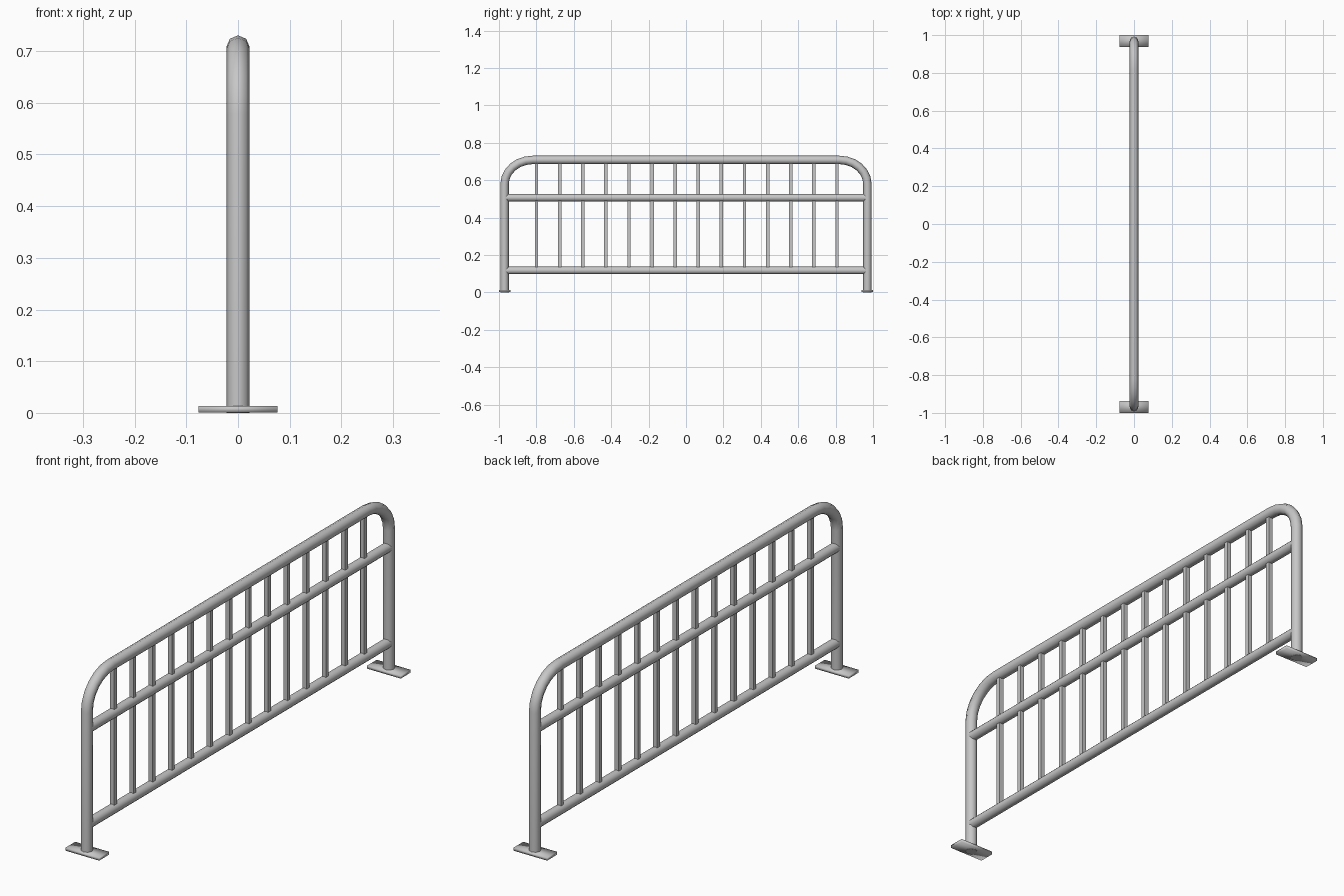
import bpy, bmesh, math
from mathutils import Vector

cube = bpy.data.objects.get("Cube")
if cube:
    bpy.data.objects.remove(cube, do_unlink=True)

steel = bpy.data.materials.new("light_grey_steel")
steel.use_nodes = True
GREY = (0.57, 0.57, 0.57, 1)
steel.diffuse_color = GREY
steel.node_tree.nodes["Principled BSDF"].inputs["Base Color"].default_value = GREY


def finish(name, bm, smooth_angle=60):
    mesh = bpy.data.meshes.new(name)
    bmesh.ops.recalc_face_normals(bm, faces=bm.faces)
    bm.to_mesh(mesh)
    bm.free()
    mesh.materials.append(steel)
    obj = bpy.data.objects.new(name, mesh)
    bpy.context.collection.objects.link(obj)
    bpy.ops.object.select_all(action='DESELECT')
    obj.select_set(True)
    bpy.context.view_layer.objects.active = obj
    bpy.ops.object.shade_smooth_by_angle(angle=math.radians(smooth_angle))


def tube(name, path, radius, sides=8, turn=0.0):
    """Sweep a regular section along a path of (y, z) points."""
    bm = bmesh.new()
    pts = [Vector((0, y, z)) for y, z in path]
    across = Vector((1, 0, 0))
    rings = []
    for i, p in enumerate(pts):
        along = (pts[min(i + 1, len(pts) - 1)] - pts[max(i - 1, 0)]).normalized()
        up = along.cross(across)
        angles = [turn + math.tau * k / sides for k in range(sides)]
        rings.append([bm.verts.new(p + radius * (across * math.cos(a) + up * math.sin(a)))
                      for a in angles])
    for a, b in zip(rings, rings[1:]):
        for k in range(sides):
            n = (k + 1) % sides
            bm.faces.new((a[k], a[n], b[n], b[k]))
    bm.faces.new(rings[0])
    bm.faces.new(rings[-1])
    finish(name, bm)


# Bent outer frame
POST_Y, TOP_Z, RUN, RISE, STEPS = 0.97, 0.708, 0.15, 0.13, 6
half = [(POST_Y, 0)]
for i in range(STEPS + 1):
    a = math.pi / 2 * i / STEPS
    half.append((POST_Y - RUN + RUN * math.cos(a), TOP_Z - RISE + RISE * math.sin(a)))
tube("outer_frame", half + [(-y, z) for y, z in reversed(half)], 0.0225)

# Horizontal rails
for name, z in (("middle_rail", 0.506), ("lower_rail", 0.117)):
    tube(name, [(-0.965, z), (0.965, z)], 0.02, sides=12)

# Square upright bars
BARS, REACH, SHIFT = 14, 0.803, 0.004
for i in range(BARS):
    y = SHIFT - REACH + 2 * REACH * i / (BARS - 1)
    tube(f"upright_bar_{i + 1}", [(y, 0.117), (y, TOP_Z)], 0.0127, sides=4, turn=math.pi / 4)

# Softly shaded foot plates, with the post ends just showing underneath
for name, side in (("front_foot", -1), ("back_foot", 1)):
    bm = bmesh.new()
    bmesh.ops.create_cube(bm, size=1)
    for v in bm.verts:
        v.co = (v.co.x * 0.152, v.co.y * 0.063 + side * 0.9685, 0.001 + (v.co.z + 0.5) * 0.012)
    finish(name, bm, smooth_angle=180)
